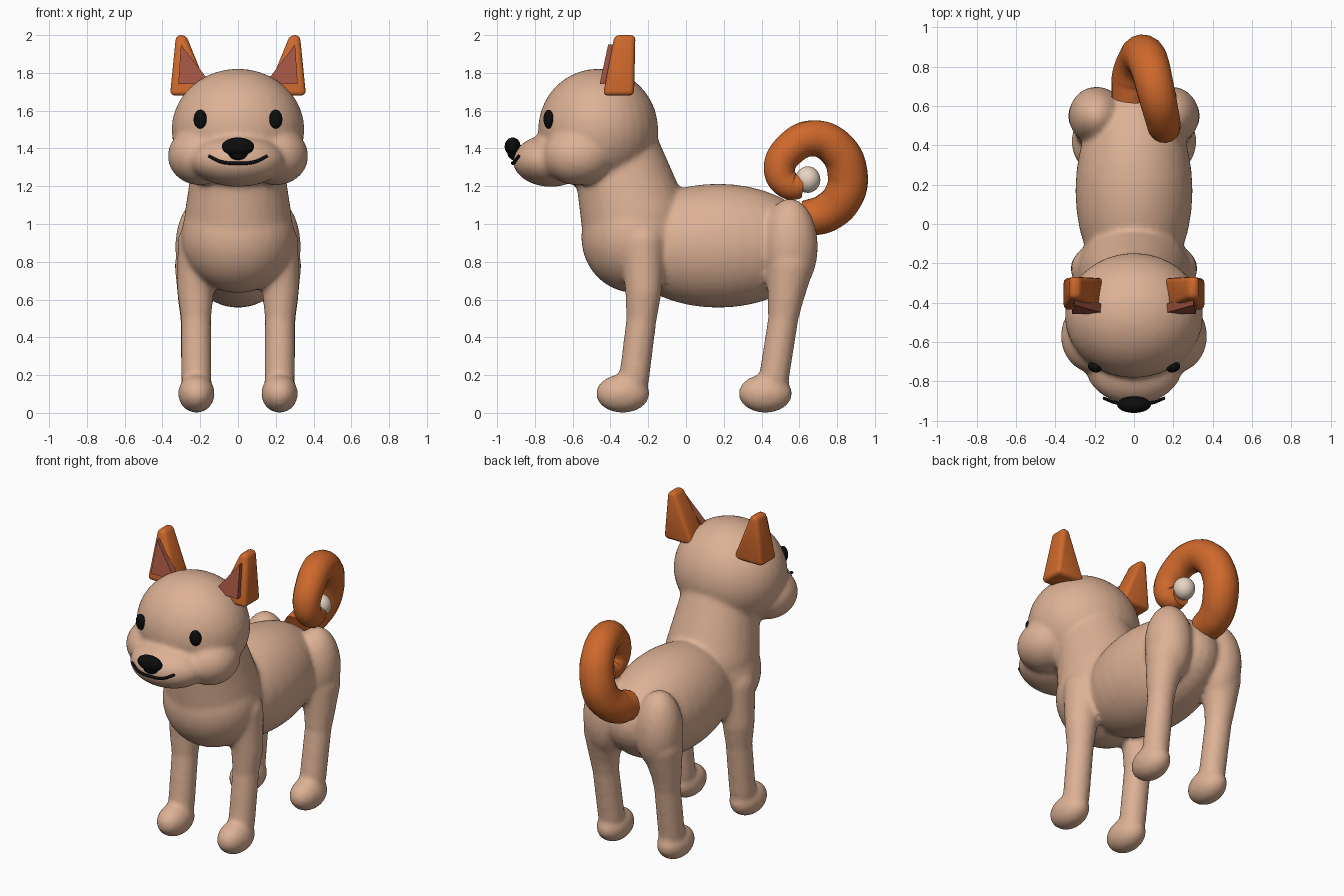
import bpy, bmesh, math
from mathutils import Matrix, Vector

if "Cube" in bpy.data.objects:
    bpy.data.objects.remove(bpy.data.objects["Cube"])


def material(name, rgb):
    m = bpy.data.materials.new(name)
    m.diffuse_color = (*rgb, 1)
    m.use_nodes = True
    m.node_tree.nodes["Principled BSDF"].inputs["Base Color"].default_value = m.diffuse_color
    return m


TAN = material("tan", (0.72, 0.44, 0.30))
ORANGE = material("orange", (0.62, 0.14, 0.025))
INNER = material("ear_inner", (0.36, 0.09, 0.055))
BLACK = material("black", (0.004, 0.004, 0.004))
CREAM = material("cream", (0.80, 0.66, 0.54))


def finish(bm, name, mat, smooth=True):
    bmesh.ops.recalc_face_normals(bm, faces=bm.faces)
    me = bpy.data.meshes.new(name)
    bm.to_mesh(me)
    bm.free()
    me.materials.append(mat)
    for p in me.polygons:
        p.use_smooth = smooth
    ob = bpy.data.objects.new(name, me)
    bpy.context.collection.objects.link(ob)
    return ob


def ball(bm, c, r):
    bmesh.ops.create_uvsphere(bm, u_segments=32, v_segments=20, radius=1,
                              matrix=Matrix.Translation(c) @ Matrix.Diagonal((*r, 1)))


def limb(bm, joints):
    """Tapered capsules through (x, y, z, radius) joints."""
    for a, b in zip(joints, joints[1:]):
        part = bmesh.new()
        for x, y, z, r in (a, b):
            ball(part, (x, y, z), (r, r, r))
        hull = bmesh.ops.convex_hull(part, input=part.verts)
        bmesh.ops.delete(part, geom=[v for v in part.verts if not v.link_faces], context='VERTS')
        inside = {g for g in hull["geom_interior"] if isinstance(g, bmesh.types.BMVert) and g.is_valid}
        bmesh.ops.delete(part, geom=list(inside), context='VERTS')
        bmesh.ops.recalc_face_normals(part, faces=part.faces)
        tmp = bpy.data.meshes.new("tmp")
        part.to_mesh(tmp)
        part.free()
        bm.from_mesh(tmp)
        bpy.data.meshes.remove(tmp)


def tube(name, pts, mat, cyclic_res=16):
    """Smooth round tube through (x, y, z, radius) points."""
    cu = bpy.data.curves.new(name, 'CURVE')
    cu.dimensions = '3D'
    cu.bevel_depth = 1
    cu.bevel_resolution = 6
    cu.resolution_u = cyclic_res
    cu.use_fill_caps = True
    sp = cu.splines.new('BEZIER')
    sp.bezier_points.add(len(pts) - 1)
    for bp, (x, y, z, r) in zip(sp.bezier_points, pts):
        bp.co = (x, y, z)
        bp.radius = r
        bp.handle_left_type = bp.handle_right_type = 'AUTO'
    tmp = bpy.data.objects.new(name + "_path", cu)
    bpy.context.collection.objects.link(tmp)
    bpy.context.view_layer.update()
    me = bpy.data.meshes.new_from_object(tmp.evaluated_get(bpy.context.evaluated_depsgraph_get()))
    bpy.data.objects.remove(tmp)
    bm = bmesh.new()
    bm.from_mesh(me)
    for f in bm.faces:
        f.material_index = 0
    me2 = finish(bm, name, mat)
    return me2


# Body: head, muzzle, neck, torso and legs fused into one soft skin
bm = bmesh.new()
ball(bm, (0, -0.465, 1.50), (0.352, 0.318, 0.322))     # skull
ball(bm, (0, -0.715, 1.335), (0.25, 0.202, 0.138))     # muzzle
limb(bm, [(0, -0.36, 1.35, 0.235), (0, -0.27, 1.02, 0.285)])  # neck
ball(bm, (0, -0.27, 0.93), (0.302, 0.285, 0.295))      # chest
ball(bm, (0, 0.17, 0.885), (0.298, 0.53, 0.328))       # barrel
for s in (-1, 1):
    ball(bm, (s * 0.20, -0.57, 1.36), (0.172, 0.19, 0.155))   # cheek
    ball(bm, (s * 0.19, 0.55, 0.88), (0.142, 0.148, 0.255))   # haunch
    limb(bm, [(s * 0.20, -0.23, 0.90, 0.12), (s * 0.225, -0.225, 0.65, 0.097),
              (s * 0.222, -0.235, 0.50, 0.08), (s * 0.22, -0.275, 0.18, 0.08)])
    limb(bm, [(s * 0.21, 0.55, 0.78, 0.125), (s * 0.225, 0.527, 0.60, 0.093),
              (s * 0.225, 0.515, 0.50, 0.08), (s * 0.22, 0.465, 0.18, 0.08)])
    for y in (-0.335, 0.42):
        ball(bm, (s * 0.22, y, 0.102), (0.097, 0.142, 0.102))  # paw
body = finish(bm, "body", TAN)
rm = body.modifiers.new("fuse", 'REMESH')
rm.mode = 'VOXEL'
rm.voxel_size = 0.015
rm.use_smooth_shade = True
sm = body.modifiers.new("soften", 'SMOOTH')
sm.factor = 0.5
sm.iterations = 8

# Ears: tapered blocks with rounded edges and a wedge-shaped lining
for s, side in ((-1, "left"), (1, "right")):
    bm = bmesh.new()
    rings = [[(0.145, -0.44, 1.68), (0.36, -0.44, 1.68), (0.36, -0.275, 1.68), (0.145, -0.275, 1.68)],
             [(0.275, -0.378, 2.0), (0.328, -0.378, 2.0), (0.328, -0.268, 2.0), (0.275, -0.268, 2.0)]]
    lo, hi = [[bm.verts.new((s * x, y, z)) for x, y, z in r] for r in rings]
    bm.faces.new(lo)
    bm.faces.new(hi)
    for i in range(4):
        j = (i + 1) % 4
        bm.faces.new((lo[i], lo[j], hi[j], hi[i]))
    ear = finish(bm, side + "_ear", ORANGE)
    bv = ear.modifiers.new("round", 'BEVEL')
    bv.width = 0.025
    bv.segments = 3

    bm = bmesh.new()
    tri = [(0.302, -0.412, 1.95), (0.316, -0.457, 1.74), (0.14, -0.457, 1.74)]
    front = [bm.verts.new((s * x, y, z)) for x, y, z in tri]
    back = [bm.verts.new((s * x, y + 0.045, z)) for x, y, z in tri]
    bm.faces.new(front)
    bm.faces.new(back)
    for i in range(3):
        j = (i + 1) % 3
        bm.faces.new((front[i], front[j], back[j], back[i]))
    finish(bm, side + "_ear_lining", INNER, smooth=False)

    # Eyes
    bm = bmesh.new()
    ball(bm, (0, 0, 0), (0.036, 0.025, 0.05))
    eye = finish(bm, side + "_eye", BLACK)
    eye.location = (s * 0.2, -0.728, 1.555)
    eye.rotation_euler = (0, 0, s * 0.35)

# Nose: wide top over a narrow lower lobe
bm = bmesh.new()
ball(bm, (0, -0.918, 1.41), (0.086, 0.042, 0.048))
ball(bm, (0, -0.908, 1.378), (0.052, 0.038, 0.04))
finish(bm, "nose", BLACK)

# Mouth
tube("mouth", [(-0.155, -0.885, 1.36, 0.008), (-0.085, -0.91, 1.328, 0.009),
               (0, -0.918, 1.322, 0.009), (0.085, -0.91, 1.328, 0.009),
               (0.155, -0.885, 1.36, 0.008)], BLACK)

# Curled tail with a pale tip
tube("tail", [(-0.02, 0.64, 1.03, 0.095), (-0.01, 0.745, 1.06, 0.103), (0.025, 0.835, 1.15, 0.107),
              (0.05, 0.855, 1.27, 0.106), (0.08, 0.80, 1.395, 0.102), (0.11, 0.68, 1.453, 0.097),
              (0.14, 0.555, 1.40, 0.09), (0.155, 0.495, 1.285, 0.083), (0.155, 0.545, 1.205, 0.075),
              (0.15, 0.615, 1.20, 0.062)], ORANGE)
bm = bmesh.new()
ball(bm, (0.15, 0.645, 1.235), (0.066, 0.066, 0.07))
finish(bm, "tail_tip", CREAM)
